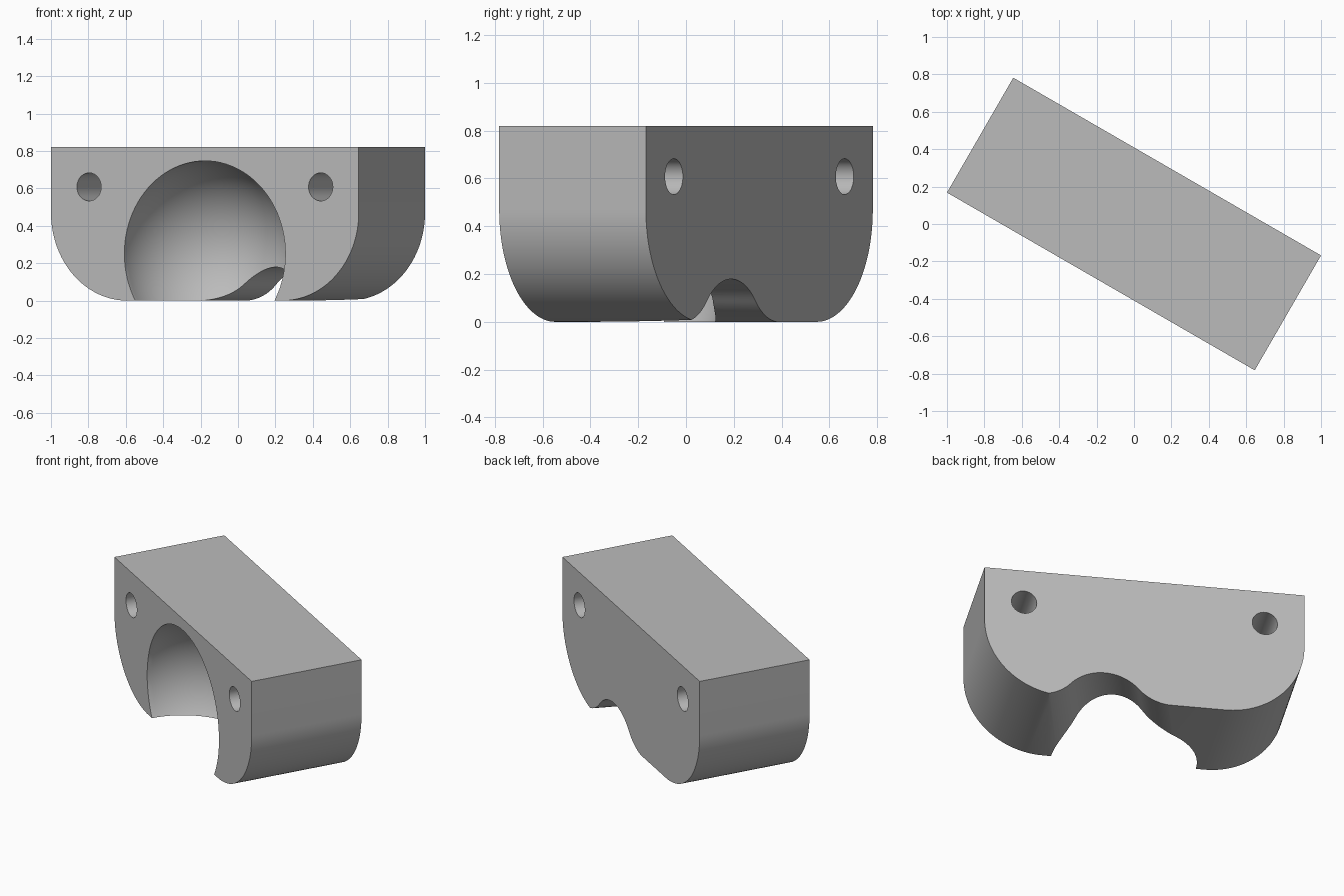
import bpy, bmesh, math
from mathutils import Matrix

if "Cube" in bpy.data.objects:
    bpy.data.objects.remove(bpy.data.objects["Cube"])

L, D, H = 1.9, 0.709, 0.82      # length, depth, height
R = 0.47                        # lower corner radius
TURN = Matrix.Rotation(math.radians(-30), 4, 'Z')

grey = bpy.data.materials.new("light_grey")
grey.diffuse_color = (0.5, 0.5, 0.5, 1)
grey.use_nodes = True
grey.node_tree.nodes["Principled BSDF"].inputs["Base Color"].default_value = grey.diffuse_color


def arc(cx, cz, r, a0, a1, n):
    return [(cx + r * math.cos(math.radians(a0 + (a1 - a0) * i / n)),
             cz + r * math.sin(math.radians(a0 + (a1 - a0) * i / n))) for i in range(n + 1)]


def finish(name, bm):
    bmesh.ops.recalc_face_normals(bm, faces=bm.faces)
    me = bpy.data.meshes.new(name)
    bm.to_mesh(me)
    bm.free()
    me.transform(TURN)
    me.materials.append(grey)
    ob = bpy.data.objects.new(name, me)
    bpy.context.collection.objects.link(ob)
    return ob


def extrude(name, profile, y0, y1, slope=0.0):
    """Extrude an x-z profile along y, sideways drift set by slope from the back face."""
    bm = bmesh.new()
    rings = [[bm.verts.new((x + slope * (y - D / 2), y, z)) for x, z in profile] for y in (y0, y1)]
    n = len(profile)
    bm.faces.new(rings[0])
    bm.faces.new(rings[1][::-1])
    for i in range(n):
        j = (i + 1) % n
        bm.faces.new((rings[0][i], rings[1][i], rings[1][j], rings[0][j]))
    return finish(name, bm)


# Block with two rounded lower corners
half = L / 2
profile = [(half, H), (-half, H)]
profile += arc(-half + R, R, R, 180, 270, 32)
profile += arc(half - R, R, R, 270, 360, 32)
block = extrude("block", profile, -D / 2, D / 2)

# Ball socket cutter, centred on the front face
bm = bmesh.new()
bmesh.ops.create_uvsphere(bm, u_segments=96, v_segments=48, radius=0.497,
                          matrix=Matrix.Translation((0, -D / 2, 0.25)))
cutters = [finish("socket_cutter", bm)]

# Flared groove cutter, running at a slant from the back into the socket
r, top, cx = 0.27, 0.18, 0.235
a = math.degrees(math.acos(1 - top / 2 / r))
w = 2 * r * math.sin(math.radians(a))
left = arc(cx - w, r, r, 270, 270 + a, 14)
crown = arc(cx, top - r, r, 90 + a, 90 - a, 28)[1:]
right = arc(cx + w, r, r, 270 - a, 270, 14)[1:]
groove = [(x, z - 0.001) for x, z in left + crown + right]
groove += [(cx + w, -0.1), (cx - w, -0.1)]
cutters.append(extrude("groove_cutter", groove, -D / 2 - 0.05, D / 2 + 0.1, 0.25))

# Two bolt holes
for side in (-1, 1):
    hole = arc(side * 0.715, 0.608, 0.075, 0, 360, 40)[:-1]
    cutters.append(extrude("bolt_hole_cutter", hole, -D, D))

# Cut everything out of the block
bpy.context.view_layer.objects.active = block
for c in cutters:
    m = block.modifiers.new(c.name, 'BOOLEAN')
    m.operation, m.solver, m.object = 'DIFFERENCE', 'EXACT', c
    bpy.ops.object.modifier_apply(modifier=m.name)
for c in cutters:
    bpy.data.objects.remove(c)

bpy.ops.object.select_all(action='DESELECT')
block.select_set(True)
bpy.ops.object.shade_smooth_by_angle(angle=math.radians(25))
